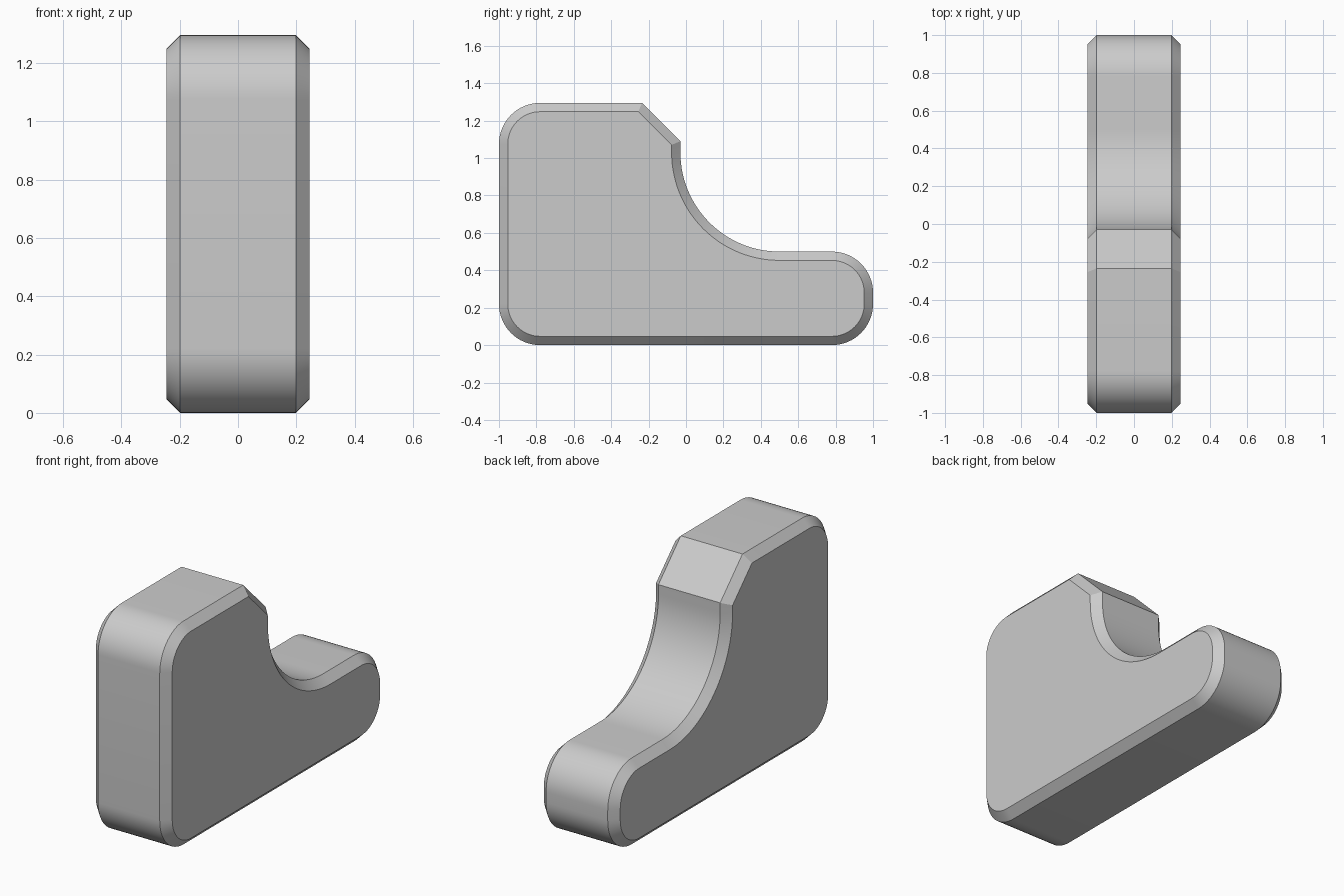
import bpy, bmesh
from math import cos, sin, pi, radians
from mathutils import Vector

cube = bpy.data.objects.get("Cube")
if cube:
    bpy.data.objects.remove(cube, do_unlink=True)

HALF_WIDTH = 0.245
BEVEL = 0.047
ROUND = 0.22
SCOOP = 0.53
HEIGHT = 1.295
TOE_HEIGHT = 0.5

grey = bpy.data.materials.new("plain grey")
grey.use_nodes = True
colour = (0.6, 0.6, 0.6, 1)
grey.diffuse_color = colour
grey.node_tree.nodes["Principled BSDF"].inputs["Base Color"].default_value = colour


def arc(y, z, radius, start, end, steps=16):
    """Points along an arc in the side plane, angles in degrees."""
    angles = [radians(start + (end - start) * i / steps) for i in range(steps + 1)]
    return [Vector((y + radius * cos(a), z + radius * sin(a))) for a in angles]


def inset(points, distance):
    """Mitred inward offset of a counter-clockwise outline."""
    result = []
    for i, p in enumerate(points):
        before = (p - points[i - 1]).normalized()
        after = (points[(i + 1) % len(points)] - p).normalized()
        n1, n2 = Vector((-before.y, before.x)), Vector((-after.y, after.x))
        result.append(p + (n1 + n2) * distance / (1 + n1.dot(n2)))
    return result


# Side outline: rounded toe, concave scoop, sloped corner, rounded block
far = 1 - ROUND
outline = arc(-far, ROUND, ROUND, 180, 270)
outline += arc(far, ROUND, ROUND, -90, 0)
outline += arc(far, TOE_HEIGHT - ROUND, ROUND, 0, 90)
outline += arc(SCOOP - 0.03, TOE_HEIGHT + SCOOP, SCOOP, 270, 180, 28)
outline += [Vector((-0.03, 1.09)), Vector((-0.235, HEIGHT))]
outline += arc(-far, HEIGHT - ROUND, ROUND, 90, 180)
small = inset(outline, BEVEL)

# Loft across the width with a bevelled rim on each side
bm = bmesh.new()
sections = [(-HALF_WIDTH, small), (BEVEL - HALF_WIDTH, outline),
            (HALF_WIDTH - BEVEL, outline), (HALF_WIDTH, small)]
rings = [[bm.verts.new((x, p.x, p.y)) for p in points] for x, points in sections]
for a, b in zip(rings, rings[1:]):
    for i in range(len(a)):
        bm.faces.new((a[i - 1], a[i], b[i], b[i - 1]))
bm.faces.new(rings[0])
bm.faces.new(rings[-1])
bmesh.ops.recalc_face_normals(bm, faces=bm.faces)

mesh = bpy.data.meshes.new("stepped_block")
bm.to_mesh(mesh)
bm.free()
mesh.materials.append(grey)
block = bpy.data.objects.new("stepped_block", mesh)
bpy.context.collection.objects.link(block)
bpy.ops.object.select_all(action="DESELECT")
block.select_set(True)
bpy.context.view_layer.objects.active = block
bpy.ops.object.shade_smooth_by_angle(angle=radians(25))
